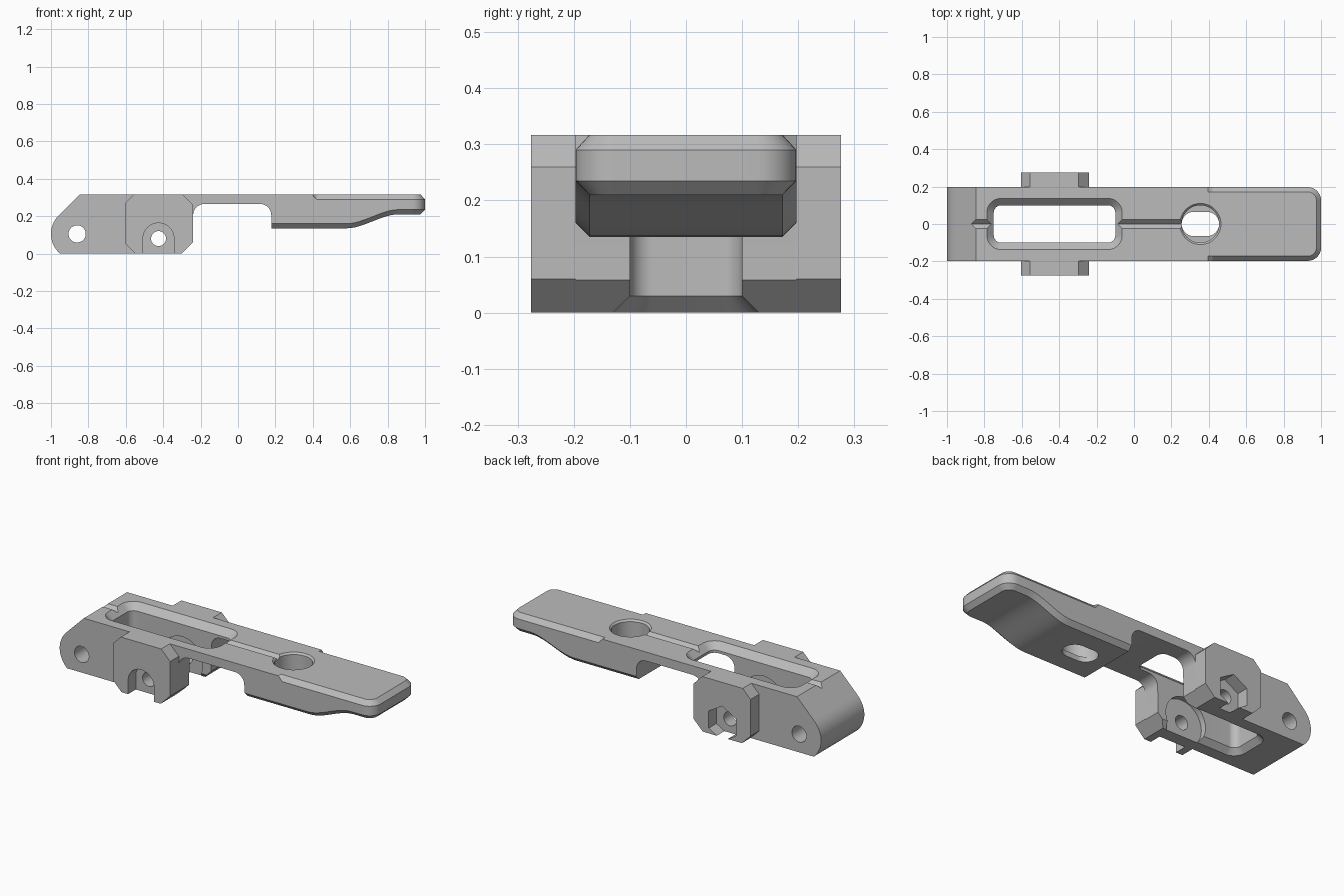
import bpy, bmesh
from math import sin, cos, pi, radians, asin

if "Cube" in bpy.data.objects:
    bpy.data.objects.remove(bpy.data.objects["Cube"])

GREY = (0.5, 0.5, 0.5, 1)
mat = bpy.data.materials.new("plain grey")
mat.use_nodes = True
mat.diffuse_color = GREY
mat.node_tree.nodes["Principled BSDF"].inputs["Base Color"].default_value = GREY

TOP, HALF, CH = 0.317, 0.197, 0.025


def loft(name, rings, split_end=False):
    """Closed solid through rings of equal point count."""
    bm = bmesh.new()
    vs = [[bm.verts.new(p) for p in ring] for ring in rings]
    n = len(vs[0])
    for a, b in zip(vs, vs[1:]):
        for i in range(n):
            j = (i + 1) % n
            bm.faces.new((a[i], a[j], b[j], b[i]))
    bm.faces.new(vs[0])
    if split_end:
        e = vs[-1]
        for i in range(3):
            bm.faces.new((e[i], e[i + 1], e[6 - i], e[7 - i]))
    else:
        bm.faces.new(vs[-1])
    bmesh.ops.remove_doubles(bm, verts=bm.verts, dist=1e-5)
    bmesh.ops.recalc_face_normals(bm, faces=bm.faces)
    me = bpy.data.meshes.new(name)
    bm.to_mesh(me)
    bm.free()
    me.materials.append(mat)
    ob = bpy.data.objects.new(name, me)
    bpy.context.collection.objects.link(ob)
    return ob


def rounded(x0, x1, y0, y1, r, grow=0, steps=12):
    """Rounded rectangle outline; a radius of half the size gives a circle."""
    pts = []
    corners = [(x1 - r, y1 - r), (x0 + r, y1 - r), (x0 + r, y0 + r), (x1 - r, y0 + r)]
    for k, (cx, cy) in enumerate(corners):
        for i in range(steps + 1):
            a = (k + i / steps) * pi / 2
            pts.append((cx + (r + grow) * cos(a), cy + (r + grow) * sin(a)))
    return pts


def circle(x, y, r, grow=0):
    return rounded(x - r, x + r, y - r, y + r, r, grow)


def along_y(name, pts, y0, y1):
    return loft(name, [[(x, y, z) for x, z in pts] for y in (y0, y1)])


def along_z(name, layers):
    return loft(name, [[(x, y, z) for x, y in pts] for z, pts in layers])


def cut(ob, cutter):
    m = ob.modifiers.new("cut", "BOOLEAN")
    m.operation, m.solver, m.object = "DIFFERENCE", "EXACT", cutter
    bpy.ops.object.select_all(action="DESELECT")
    bpy.context.view_layer.objects.active = ob
    ob.select_set(True)
    bpy.ops.object.modifier_apply(modifier=m.name)


# Lever body: cross-sections along x
rings = []


def section(x, b, t=TOP, c=0, d=0, w=HALF, xi=None, wi=HALF - CH):
    xi = x if xi is None else xi
    half = [(xi, wi, b), (x, w, b + c), (x, w, t - d), (xi, wi, t)]
    rings.append(half + [(px, -py, pz) for px, py, pz in reversed(half)])


# rounded nose with a 45 degree slope on top
PX, PZ, PR = -0.86, 0.105, 0.14
sx, sz = PX - PR * cos(pi / 4), PZ + PR * sin(pi / 4)
for a in [radians(v) for v in (4, 12, 20, 28, 36, 45)] + [asin(PZ / PR)]:
    x = PX - PR * cos(a)
    section(x, max(0, PZ - PR * sin(a)), min(PZ + PR * sin(a), sz) if a < 0.79 else sz + x - sx)
section(sx + TOP - sz, 0)
# cheek end and arched bridge
section(-0.30, 0)
section(-0.242, 0.058)
for i in range(9):
    a = i / 8 * pi / 2
    section(-0.18 - 0.06 * cos(a), 0.205 + 0.06 * sin(a))
for i in range(9):
    a = i / 8 * pi / 2
    section(0.118 + 0.06 * sin(a), 0.205 + 0.06 * cos(a))
# handle with chamfered edges and swept underside
section(0.18, 0.135, c=CH)
section(0.395, 0.135, c=CH)
section(0.42, 0.135, c=CH, d=0.027)
for i in range(13):
    s = i / 12
    section(0.58 + 0.28 * s, 0.135 + 0.075 * s * s * (3 - 2 * s), c=CH, d=0.027)
for i in range(9):
    a = (1 - i / 8) * pi / 2
    section(0.93 + 0.07 * cos(a), 0.21, c=CH, d=0.027, w=0.127 + 0.07 * sin(a),
            xi=0.93 + 0.045 * cos(a), wi=0.127 + 0.045 * sin(a))
body = loft("lever_body", rings, split_end=True)

# Side lugs
OCT = [(-0.605, 0.055), (-0.55, 0), (-0.30, 0), (-0.24, 0.06),
       (-0.24, 0.26), (-0.297, TOP), (-0.555, TOP), (-0.605, 0.267)]
front_lug = along_y("front_lug", OCT, -0.276, -HALF)
back_lug = along_y("back_lug", OCT, HALF, 0.276)

# Cutters for the body
WIN = (-0.75, -0.1, -0.1, 0.1, 0.04)
window = along_z("window_cutter", [
    (-0.01, rounded(*WIN, grow=0.04)), (0.03, rounded(*WIN)),
    (TOP - 0.037, rounded(*WIN)), (TOP + 0.01, rounded(*WIN, grow=0.047))])
BX = 0.355
bore = along_z("bore_cutter", [
    (0.165, circle(BX, 0, 0.1)), (TOP - 0.01, circle(BX, 0, 0.1)),
    (TOP + 0.01, circle(BX, 0, 0.1, 0.02))])
slot = along_z("slot_cutter", [
    (z, rounded(BX - 0.1, BX + 0.1, -0.065, 0.065, 0.065)) for z in (0.05, 0.25)])


def groove(x0, x1):
    vee = [(-0.033, TOP + 0.01), (0.033, TOP + 0.01), (0, TOP - 0.023)]
    return loft("groove_cutter", [[(x, y, z) for y, z in vee] for x in (x0, x1)])


PIN = (-0.425, 0.08)
pivot = along_y("pivot_cutter", circle(PX, PZ, 0.046), -0.4, 0.4)
pin = along_y("pin_cutter", circle(*PIN, 0.04), -0.4, 0.4)
recess = along_y("recess_cutter", circle(*PIN, 0.13), -0.133, 0.133)
body_cutters = [window, bore, slot, groove(-0.1, 0.3), groove(-0.92, -0.74), pivot, recess, pin]

# Cutters for the lugs: bolt head arch and hexagonal nut pocket
arch = along_y("arch_cutter", rounded(PIN[0] - 0.083, PIN[0] + 0.083, -0.3, 0.163, 0.083), -0.3, -0.206)
hexagon = [(PIN[0] + 0.1 * sin(k * pi / 3), PIN[1] + 0.1 * cos(k * pi / 3)) for k in range(6)]
nut = along_y("nut_cutter", hexagon, 0.206, 0.3)

for ob, cutters in ((body, body_cutters), (front_lug, [arch, pin]), (back_lug, [nut, pin])):
    for c in cutters:
        cut(ob, c)
for c in set(body_cutters + [arch, nut]):
    bpy.data.objects.remove(c)

for ob in (body, front_lug, back_lug):
    bpy.ops.object.select_all(action="DESELECT")
    bpy.context.view_layer.objects.active = ob
    ob.select_set(True)
    bpy.ops.object.shade_smooth_by_angle(angle=radians(25))
